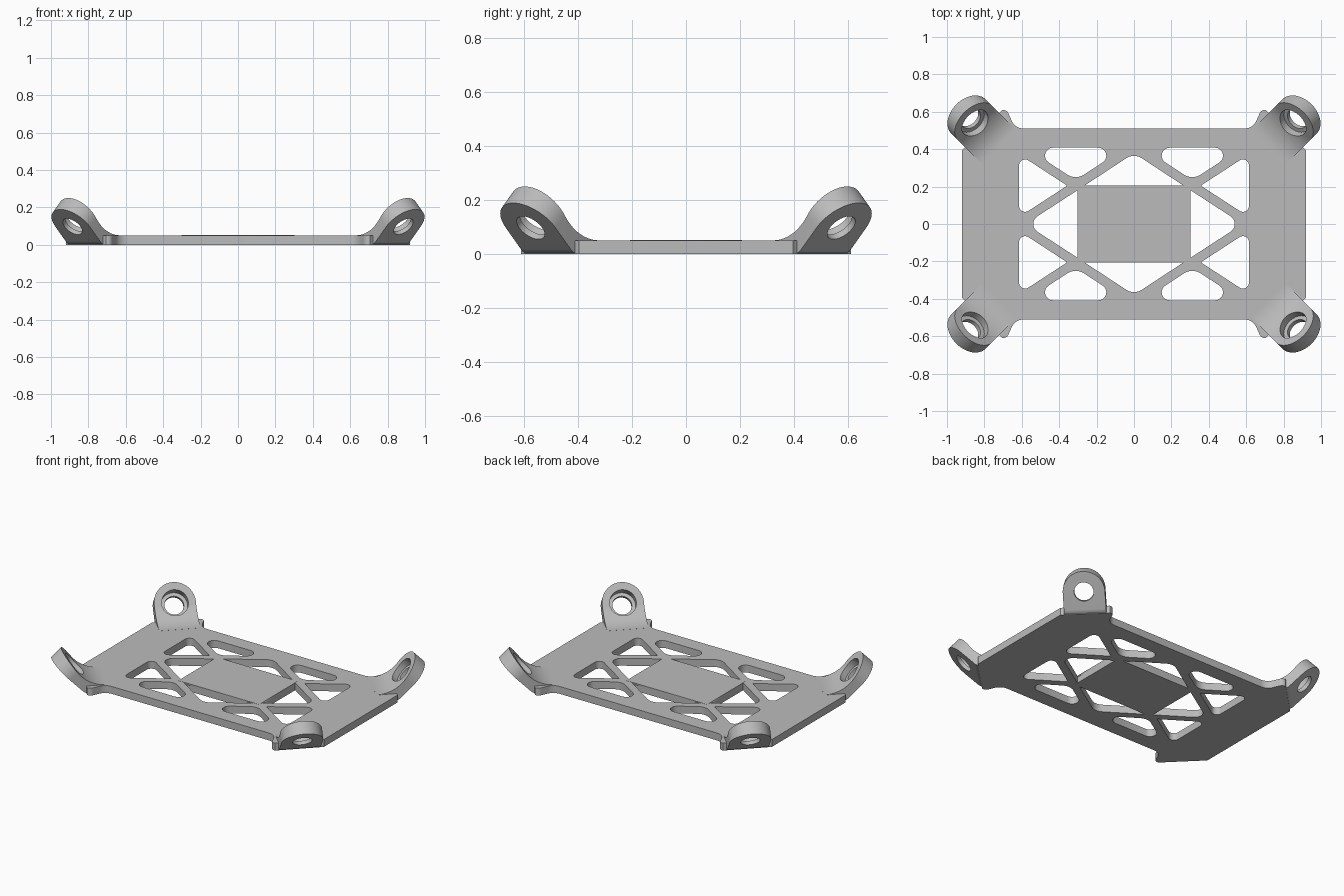
import bpy, bmesh, math
from mathutils import Matrix, Vector

if "Cube" in bpy.data.objects:
    bpy.data.objects.remove(bpy.data.objects["Cube"])

grey = bpy.data.materials.new("light_grey")
grey.use_nodes = True
colour = (0.5, 0.5, 0.5, 1)
grey.diffuse_color = colour
grey.node_tree.nodes["Principled BSDF"].inputs["Base Color"].default_value = colour


def rounded(corners, steps=8):
    """Turn (x, y, radius) corners into an outline with rounded corners."""
    out = []
    n = len(corners)
    for i, (x, y, r) in enumerate(corners):
        p = Vector((x, y))
        if r == 0:
            out.append(p)
            continue
        a = (Vector(corners[i - 1][:2]) - p).normalized()
        b = (Vector(corners[(i + 1) % n][:2]) - p).normalized()
        half = a.angle(b) / 2
        centre = p + (a + b).normalized() * r / math.sin(half)
        start = p + a * r / math.tan(half) - centre
        end = p + b * r / math.tan(half) - centre
        turn = math.atan2(start.x * end.y - start.y * end.x, start.dot(end))
        for k in range(steps + 1):
            out.append(centre + Matrix.Rotation(turn * k / steps, 2) @ start)
    return out


def circle(r, steps=40):
    return [Vector((r * math.cos(math.tau * k / steps), r * math.sin(math.tau * k / steps)))
            for k in range(steps)]


def slab(name, loops, low, high, matrix=Matrix()):
    """Extrude an outline, with any holes, between two local heights."""
    curve = bpy.data.curves.new(name + "_curve", 'CURVE')
    curve.dimensions = '2D'
    curve.fill_mode = 'BOTH'
    curve.extrude = (high - low) / 2
    for loop in loops:
        spline = curve.splines.new('POLY')
        spline.points.add(len(loop) - 1)
        for point, p in zip(spline.points, loop):
            point.co = (p.x, p.y, 0, 1)
        spline.use_cyclic_u = True
    temp = bpy.data.objects.new(name + "_temp", curve)
    bpy.context.collection.objects.link(temp)
    bpy.context.view_layer.update()
    mesh = bpy.data.meshes.new_from_object(
        temp.evaluated_get(bpy.context.evaluated_depsgraph_get()))
    bpy.data.objects.remove(temp)
    bm = bmesh.new()
    bm.from_mesh(mesh)
    bmesh.ops.remove_doubles(bm, verts=bm.verts, dist=1e-5)
    bmesh.ops.recalc_face_normals(bm, faces=bm.faces)
    bm.transform(matrix @ Matrix.Translation((0, 0, (low + high) / 2)))
    bm.to_mesh(mesh)
    bm.free()
    mesh.materials.clear()
    mesh.materials.append(grey)
    obj = bpy.data.objects.new(name, mesh)
    bpy.context.collection.objects.link(obj)
    return obj


def flip(corners, sx, sy):
    return [(x * sx, y * sy, r) for x, y, r in corners]


def smooth(obj):
    bpy.ops.object.select_all(action='DESELECT')
    obj.select_set(True)
    bpy.context.view_layer.objects.active = obj
    bpy.ops.object.shade_smooth_by_angle(angle=math.radians(30))


# Base plate outline: one quarter, repeated with mirroring
THICK = 0.05
quarter = [(0.92, 0.395, 0), (0.705, 0.61, 0), (0.68, 0.61, 0.03),
           (0.635, 0.51, 0.07)]
outline = (quarter + flip(quarter, -1, 1)[::-1]
           + flip(quarter, -1, -1) + flip(quarter, 1, -1)[::-1])

# Truss openings
PX, PY = 0.303, 0.207
edge_triangle = [(-0.578, 0.408, 0.043), (-0.046, 0.408, 0.043), (-0.312, 0.235, 0.08)]
side_triangle = [(-0.615, 0.373, 0.033), (-0.615, 0.037, 0.033), (-0.357, 0.205, 0.004)]
end_opening = [(-PX, 0.18, 0), (-PX, -0.18, 0), (-0.58, 0, 0.05)]
long_opening = [(-0.262, PY, 0), (0.262, PY, 0), (0, 0.379, 0.075)]
holes = [flip(t, sx, sy) for t in (edge_triangle, side_triangle)
         for sx in (1, -1) for sy in (1, -1)]
holes += [flip(end_opening, s, 1) for s in (1, -1)]
holes += [flip(long_opening, 1, s) for s in (1, -1)]
plate = slab("base_plate", [rounded(c) for c in [outline] + holes], 0, THICK)
smooth(plate)

# Centre panel
panel = [(PX, PY, 0), (-PX, PY, 0), (-PX, -PY, 0), (PX, -PY, 0)]
slab("centre_panel", [rounded(panel)], THICK - 0.01, THICK + 0.001)

# Mounting ear: bent side profile trimmed to a round-ended tab, then bored
profile = [(0.8, 0, 0), (0.935, 0, 0.06), (1.185, 0.25, 0), (1.115, 0.32, 0),
           (0.845 + 0.07, THICK + 0.0005, 0.22), (0.8, THICK + 0.0005, 0)]
ear = slab("mounting_ear", [rounded(profile, 12)], -0.2, 0.2,
           Matrix.Rotation(math.pi / 2, 4, 'X'))
tilt = Matrix.Translation((1.032, 0, 0.097)) @ Matrix.Rotation(-math.pi / 4, 4, 'Y')
R = 0.13
tab = [(-0.4, -R, 0), (R, -R, R), (R, R, R), (-0.4, R, 0)]
cutters = [
    (slab("tab_trim", [rounded(tab, 16)], -0.4, 0.4, tilt), 'INTERSECT'),
    (slab("bolt_hole", [circle(0.06)], -0.4, 0.4, tilt), 'DIFFERENCE'),
    (slab("counterbore", [circle(0.083)], 0.025, 0.4, tilt), 'DIFFERENCE'),
]
for cutter, operation in cutters:
    cutter.hide_render = True
    mod = ear.modifiers.new(cutter.name, 'BOOLEAN')
    mod.object = cutter
    mod.operation = operation
    mod.solver = 'EXACT'
bpy.context.view_layer.update()
ear_mesh = bpy.data.meshes.new_from_object(
    ear.evaluated_get(bpy.context.evaluated_depsgraph_get()))
for obj in [ear] + [c for c, _ in cutters]:
    bpy.data.objects.remove(obj)

# One ear on each corner
for sx, side in ((1, "left"), (-1, "right")):
    for sy, end in ((-1, "front"), (1, "back")):
        obj = bpy.data.objects.new(f"{end}_{side}_ear", ear_mesh)
        bpy.context.collection.objects.link(obj)
        obj.location = (sx * 0.155, -sy * 0.155, 0)
        obj.rotation_euler.z = math.atan2(sy, sx)
smooth(obj)
